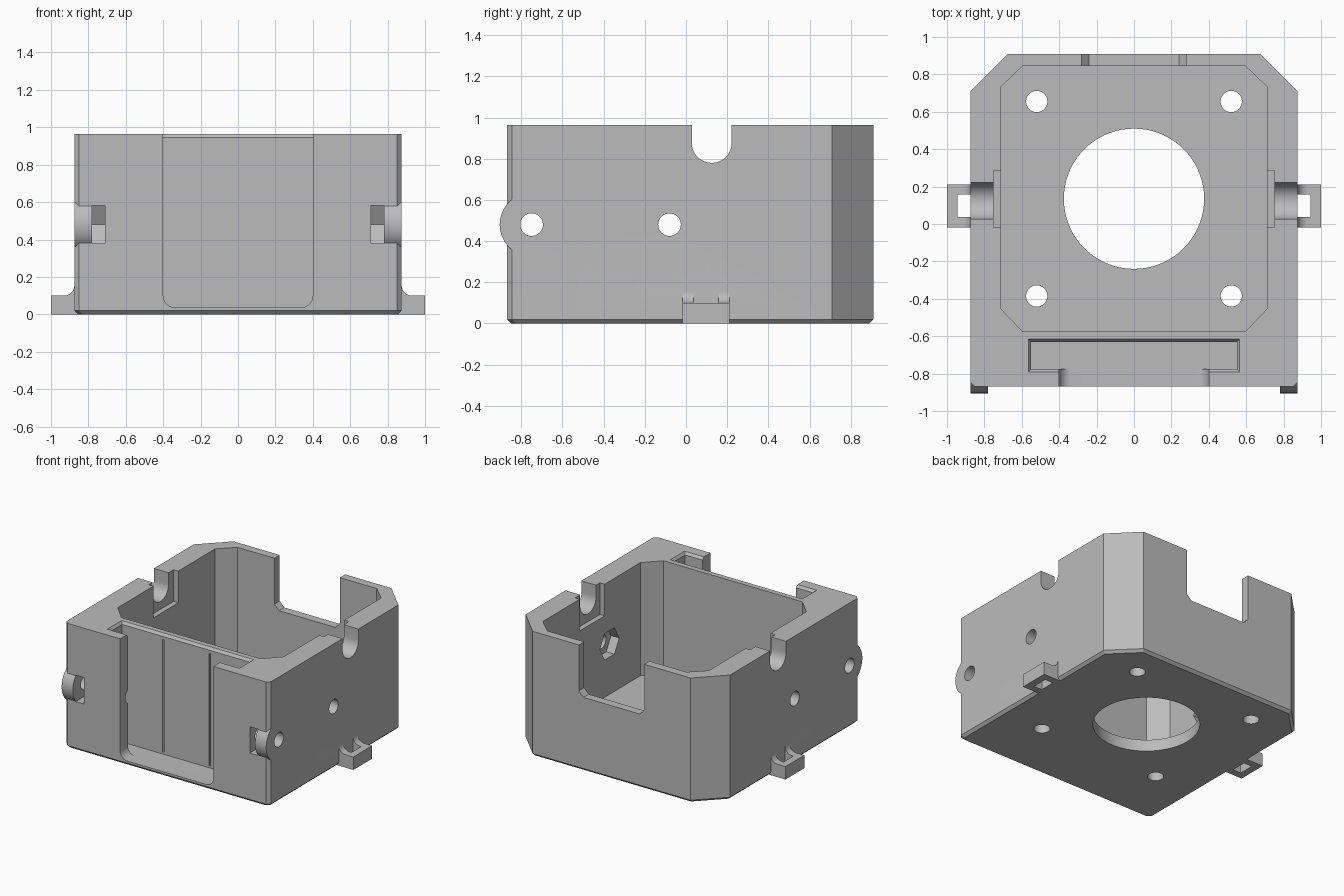
import bpy, bmesh, math

old = bpy.data.objects.get("Cube")
if old:
    bpy.data.objects.remove(old, do_unlink=True)

grey = bpy.data.materials.new("plain grey")
grey.use_nodes = True
colour = (0.5, 0.5, 0.5, 1)
grey.diffuse_color = colour
grey.node_tree.nodes["Principled BSDF"].inputs["Base Color"].default_value = colour

TOP, SIDE = 0.965, 0.875
PLACE = {
    "x": lambda a, b, d: (d, a, b),
    "y": lambda a, b, d: (a, d, b),
    "z": lambda a, b, d: (a, b, d),
}


def loft(name, rings):
    """Solid through matching rings of 3D points."""
    bm = bmesh.new()
    loops = [[bm.verts.new(p) for p in ring] for ring in rings]
    n = len(loops[0])
    bm.faces.new(loops[0])
    bm.faces.new(loops[-1])
    for a, b in zip(loops, loops[1:]):
        for i in range(n):
            j = (i + 1) % n
            bm.faces.new((a[i], a[j], b[j], b[i]))
    bmesh.ops.recalc_face_normals(bm, faces=bm.faces)
    mesh = bpy.data.meshes.new(name)
    bm.to_mesh(mesh)
    bm.free()
    mesh.materials.append(grey)
    ob = bpy.data.objects.new(name, mesh)
    bpy.context.collection.objects.link(ob)
    return ob


def prism(name, pts, axis, lo, hi):
    return loft(name, [[PLACE[axis](a, b, d) for a, b in pts] for d in (lo, hi)])


def rect(a0, a1, b0, b1):
    return [(a0, b0), (a1, b0), (a1, b1), (a0, b1)]


def arc(ca, cb, r, start, end, n):
    angles = [math.radians(start + (end - start) * i / n) for i in range(n + 1)]
    return [(ca + r * math.cos(t), cb + r * math.sin(t)) for t in angles]


def circle(ca, cb, r, n=40):
    return arc(ca, cb, r, 0, 360, n)[:-1]


def combine(target, tool, operation="DIFFERENCE"):
    mod = target.modifiers.new("join", "BOOLEAN")
    mod.operation, mod.solver, mod.object = operation, "EXACT", tool
    graph = bpy.context.evaluated_depsgraph_get()
    mesh = bpy.data.meshes.new_from_object(target.evaluated_get(graph))
    target.modifiers.clear()
    target.data = mesh
    bpy.data.objects.remove(tool, do_unlink=True)


def cut(name, pts, axis, lo, hi):
    combine(housing, prism(name, pts, axis, lo, hi))


# Outer block: big back chamfers, small front chamfers, eased bottom edge
def outline(g):
    half = [(SIDE - 0.025 - g, -0.87 + g), (SIDE - g, -0.845 + g),
            (SIDE - g, 0.71 - g * 0.4), (0.675 - g * 0.4, 0.91 - g)]
    return half + [(-x, y) for x, y in reversed(half)]


housing = loft("housing", [[(x, y, z) for x, y in outline(g)]
                           for z, g in ((0, 0.02), (0.02, 0), (TOP, 0))])

# Main cavity with chamfered corners
half = [(0.595, -0.575), (0.71, -0.455), (0.71, 0.735), (0.595, 0.845)]
cut("cavity", half + [(-x, y) for x, y in reversed(half)], "z", 0.09, 1.2)

# Floor openings
cut("floor_opening", circle(0, 0.135, 0.375, 72), "z", -0.2, 0.3)
for x in (-0.52, 0.52):
    for y in (-0.385, 0.655):
        cut("floor_screw_hole", circle(x, y, 0.057, 32), "z", -0.2, 0.3)

# Front slot with a flared lip, and its round-cornered window
rings = []
for z, g in ((0.035, 0), (0.945, 0), (TOP, 0.015), (1.1, 0.015)):
    rings.append([(x, y, z) for x, y in rect(-0.55 - g, 0.55 + g, -0.775 - g, -0.63 + g)])
combine(housing, loft("front_slot", rings))
r = 0.065
window = (arc(-0.4 + r, 0.036 + r, r, 180, 270, 8) + arc(0.4 - r, 0.036 + r, r, 270, 360, 8)
          + [(0.4, 1.1), (-0.4, 1.1)])
cut("front_window", window, "y", -1.1, -0.7)
for x in (-0.2, 0.2):
    cut("slot_groove", rect(x - 0.006, x + 0.006, 0.05, 0.92), "y", -0.66, -0.622)

# Back notch with chamfered bottom corners
cut("back_notch", [(-0.28, 1.1), (-0.28, 0.61), (-0.24, 0.57),
                   (0.24, 0.57), (0.28, 0.61), (0.28, 1.1)], "y", 0.75, 1.1)

notch = arc(0.125, 0.877, 0.097, 180, 360, 24) + [(0.222, 1.1), (0.028, 1.1)]
lug_y, hole_z = -0.75, 0.48
tab = ([(0.8, 0), (1, 0), (1, 0.1)] + arc(0.93, 0.155, 0.055, 270, 180, 8)
       + [(0.8, 0.155)])

for s in (1, -1):
    # Rounded corner lug
    lug = prism("corner_lug", circle(lug_y, hole_z, 0.155, 64), "x", s * 0.78, s * SIDE)
    combine(housing, lug, "UNION")
    # Nut pocket behind the lug, open to the front
    h = 0.118
    hexagon = circle(lug_y, hole_z, h, 6)
    pocket = [p for p in hexagon if p[0] > lug_y - 0.01]
    pocket = sorted(pocket, key=lambda p: p[1])
    pocket += [(-1.1, hole_z + h * 0.866), (-1.1, hole_z - h * 0.866)]
    cut("lug_nut_pocket", pocket, "x", s * 0.71, s * 0.78)
    # Nut pocket on the inner wall
    cut("wall_nut_pocket", circle(-0.08, hole_z, h, 6), "x", s * 0.68, s * 0.78)
    # U notch and the recess inside it
    cut("side_notch", notch, "x", s * 0.6, s * 1.1)
    cut("notch_recess", rect(-0.02, 0.285, 0.72, 1.1), "x", s * 0.65, s * 0.75)
    # Tie loop at the base
    loop = prism("side_loop", [(s * x, z) for x, z in tab], "y", -0.018, 0.212)
    eye = prism("loop_eye", [(s * x, y) for x, y in rect(SIDE, 0.945, 0.037, 0.157)],
                "z", -0.1, 0.3)
    combine(loop, eye)
    combine(housing, loop, "UNION")

# Cross holes through both sides
for y in (lug_y, -0.08):
    cut("cross_hole", circle(y, hole_z, 0.055, 32), "x", -1.2, 1.2)

bpy.ops.object.select_all(action="DESELECT")
housing.select_set(True)
bpy.context.view_layer.objects.active = housing
bpy.ops.object.shade_smooth_by_angle(angle=math.radians(25))
